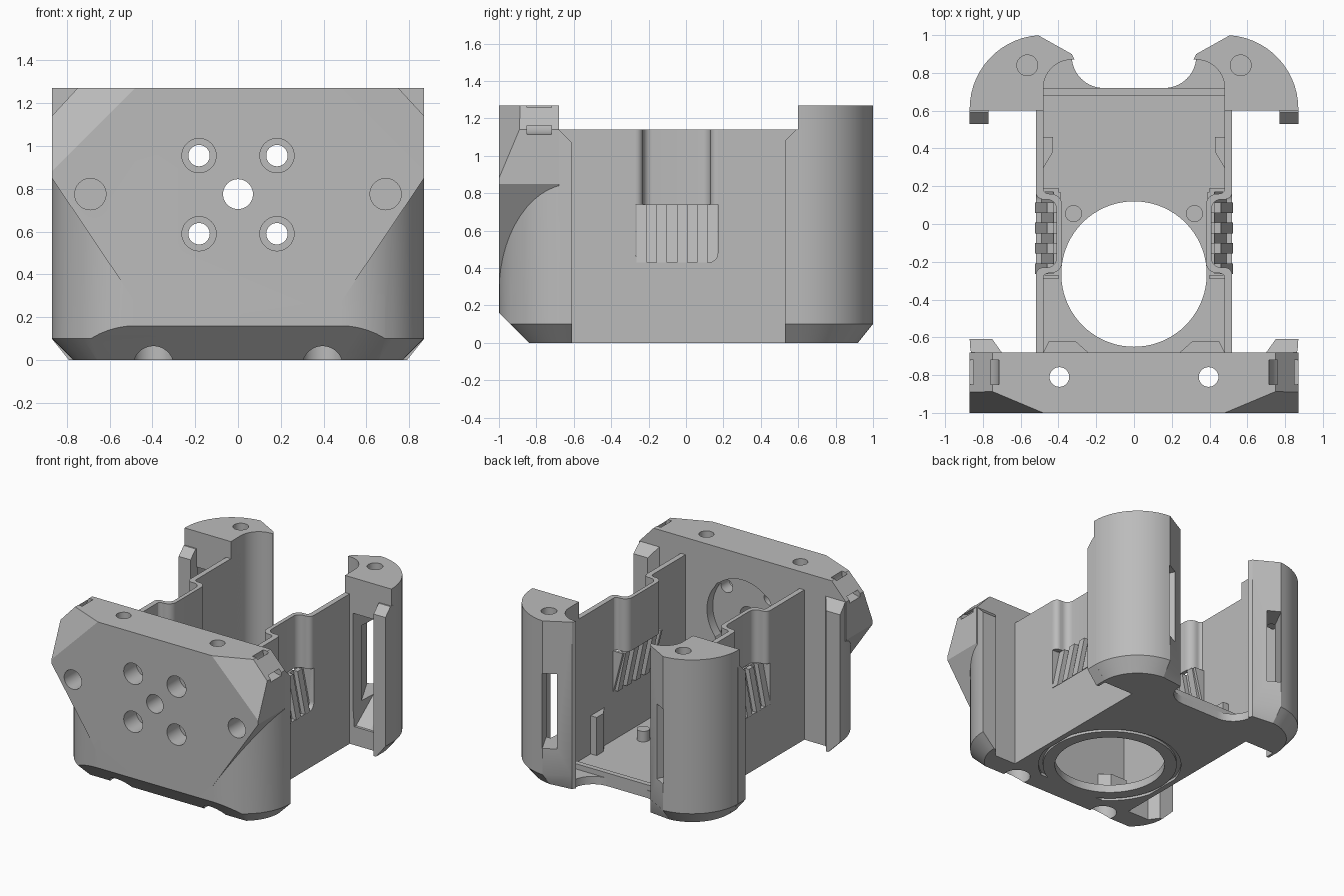
import bpy, bmesh, math
from mathutils import Vector

if "Cube" in bpy.data.objects:
    bpy.data.objects.remove(bpy.data.objects["Cube"], do_unlink=True)

grey = bpy.data.materials.new("light grey plastic")
grey.use_nodes = True
grey.diffuse_color = (0.5, 0.5, 0.5, 1)
grey.node_tree.nodes["Principled BSDF"].inputs["Base Color"].default_value = (0.5, 0.5, 0.5, 1)


def place(a, b, h, axis):
    return {"z": (a, b, h), "y": (a, h, b), "x": (h, a, b)}[axis]


def loft(name, layers, axis="z", planes=()):
    """Stack of equal-length outlines [(height, points)], then trimmed by planes."""
    bm = bmesh.new()
    rings = [[bm.verts.new(place(a, b, h, axis)) for a, b in pts] for h, pts in layers]
    n = len(rings[0])
    bm.faces.new(rings[0])
    bm.faces.new(rings[-1])
    for low, high in zip(rings, rings[1:]):
        for i in range(n):
            j = (i + 1) % n
            bm.faces.new((low[i], low[j], high[j], high[i]))
    for co, normal in planes:
        geom = bm.verts[:] + bm.edges[:] + bm.faces[:]
        bmesh.ops.bisect_plane(bm, geom=geom, plane_co=co, plane_no=normal, clear_outer=True)
        bmesh.ops.holes_fill(bm, edges=bm.edges[:], sides=0)
    bmesh.ops.recalc_face_normals(bm, faces=bm.faces[:])
    mesh = bpy.data.meshes.new(name)
    bm.to_mesh(mesh)
    bm.free()
    mesh.materials.append(grey)
    obj = bpy.data.objects.new(name, mesh)
    bpy.context.scene.collection.objects.link(obj)
    return obj


def prism(name, pts, lo, hi, axis="z", planes=()):
    return loft(name, [(lo, pts), (hi, pts)], axis, planes)


def arc(cx, cy, r, a0, a1, n=14):
    steps = [math.radians(a0 + (a1 - a0) * i / n) for i in range(n + 1)]
    return [(cx + r * math.cos(t), cy + r * math.sin(t)) for t in steps]


def rod(name, cx, cy, r, lo, hi, axis="z", n=40):
    return prism(name, arc(cx, cy, r, 0, 360, n)[:-1], lo, hi, axis)


def rect(a0, a1, b0, b1):
    return [(a0, b0), (a1, b0), (a1, b1), (a0, b1)]


def flip(pts, s):
    return [(s * a, b) for a, b in pts]


def symmetric(half):
    return half + [(-a, b) for a, b in reversed(half)]


def combine(obj, other, operation="DIFFERENCE"):
    other.hide_render = True
    mod = obj.modifiers.new("combine", "BOOLEAN")
    mod.operation, mod.solver, mod.object = operation, "EXACT", other
    with bpy.context.temp_override(object=obj, active_object=obj, selected_objects=[obj]):
        bpy.ops.object.modifier_apply(modifier=mod.name)
    bpy.data.objects.remove(other, do_unlink=True)


# Front block: rounded lower body with chamfered foot and rear flanges
def body_outline(c):
    half = [(0.70, -0.68), (0.75, -0.61)] + arc(0.48, -0.61, 0.39 - c, 0, -90)
    return symmetric(half)


front = loft("front_block",
             [(0, body_outline(0.1)), (0.1, body_outline(0)), (1.14, body_outline(0))],
             planes=[((0, -1, 0.16), (0, -1, -1))])
combine(front, prism("cut", [(-0.68, 1.14), (-0.55, 1.01), (-0.55, 1.3), (-0.68, 1.3)],
                     -1, 1, "x"))

# Front block: wide faceted upper slab
corner_planes = [((s * 0.48, -1, 1.27), (s * 0.42, -1, 0.42)) for s in (1, -1)]
slab = prism("slab", symmetric([(0.48, 0.27), (0.87, 0.85), (0.87, 1.14), (0.75, 1.27)]),
             -1, -0.68, "y", corner_planes)
combine(front, slab, "UNION")

# Front block: motor recess, screw holes and tie slots
combine(front, rod("cut", 0, 0.775, 0.3, -0.75, -0.6, "y", 64))
combine(front, rod("cut", 0, 0.775, 0.07, -1.1, -0.6, "y"))
for s in (1, -1):
    for z in (0.59, 0.955):
        combine(front, rod("cut", s * 0.182, z, 0.08, -1.1, -0.85, "y"))
        combine(front, rod("cut", s * 0.182, z, 0.05, -1.1, -0.6, "y"))
    combine(front, rod("cut", s * 0.69, 0.775, 0.073, -1.1, -0.8, "y"))
    combine(front, rod("cut", s * 0.395, -0.81, 0.052, -0.1, 1.4))
    combine(front, rod("cut", s * 0.395, -0.81, 0.095, -0.1, 0.12))
    ring = arc(0.87, 1.27, 0.155, 160, 290) + arc(0.87, 1.27, 0.11, 290, 160)
    combine(front, prism("cut", flip(ring, s), -0.85, -0.72, "y"))

# Floor with fan opening, underside groove and rear scoop
floor_half = [(0.52, -0.70), (0.52, 0.75), (0.45, 0.90), (0.33, 0.90)] \
    + arc(0.16, 0.89, 0.17, 0, -90)
floor = prism("floor", symmetric(floor_half), 0, 0.06)
groove = rod("cut", 0, -0.265, 0.50, -0.1, 0.02, n=64)
combine(groove, rod("core", 0, -0.265, 0.47, -0.2, 0.1, n=64))
combine(floor, groove)
combine(floor, rod("cut", 0, -0.265, 0.385, -0.1, 0.2, n=72))
prism("rear_lip", rect(-0.48, 0.48, 0.68, 0.72), 0.03, 0.1)


# Rear post outline; c insets the rounded outside
def post_outline(c):
    return ([(0.48, 0.60), (0.87 - c, 0.60)] + arc(0.48, 0.61, 0.39 - c, 0, 86)
            + [(0.33, 0.90), (0.315, 0.87)] + arc(0.33, 0.72, 0.15, 90, 0, 10))


for s, side in ((1, "left"), (-1, "right")):
    # Side wall with notch for the louvred pocket
    wall = prism(side + "_wall", flip(rect(0.48, 0.52, -0.70, 0.72), s), 0, 1.14)
    notch = [(0.17, 1.3), (-0.27, 1.3)] + arc(-0.22, 0.48, 0.05, 180, 270, 6) \
        + arc(0.12, 0.48, 0.05, 270, 360, 6)
    combine(wall, prism("cut", notch, -1, 1, "x"))

    # Thin panel that steps inward above the louvres
    outer = [(0.52, -0.30)] + arc(0.48, -0.27, 0.04, 0, 90, 6) \
        + arc(0.46, -0.18, 0.05, 270, 180, 6)
    outer += [(x, -0.10 - y) for x, y in reversed(outer)]
    inner = [(0.48, -0.30)] + arc(0.45, -0.295, 0.035, 0, 90, 6) \
        + arc(0.44, -0.20, 0.06, 270, 180, 6)
    inner += [(x, -0.10 - y) for x, y in reversed(inner)]
    prism(side + "_inset_panel", flip(outer + inner[::-1], s), 0.74, 1.14)

    # Leaning louvres, alternately set back, between two cheeks
    for i in range(8):
        y = -0.265 + i * 0.054
        d = 0.035 * (i % 2)
        slat = [(0.49 - d, 0.43), (0.525 - d, 0.43), (0.46 - d, 0.74), (0.425 - d, 0.74)]
        prism(f"{side}_louvre_{i + 1}", flip(slat, s), y, y + 0.056, "y")
    cheek = [(0.48, 0.43), (0.52, 0.43), (0.52, 0.74), (0.40, 0.74)]
    for y in (-0.29, 0.17):
        prism(side + "_louvre_cheek", flip(cheek, s), y, y + 0.02, "y")

    # Small features on the floor
    rod(side + "_locating_peg", s * 0.32, 0.055, 0.045, 0.03, 0.14, n=24)
    prism(side + "_inner_rib", flip([(0.49, 0.28), (0.49, 0.46), (0.43, 0.46), (0.43, 0.38)], s),
          0.03, 0.35)
    prism(side + "_front_gusset",
          flip([(0.22, -0.70), (0.31, -0.62), (0.45, -0.62), (0.49, -0.70)], s), 0.03, 0.2)

    # Rear post with screw hole, hollow front and window
    post = loft(side + "_rear_post", [(0, flip(post_outline(0.08), s)),
                                      (0.1, flip(post_outline(0), s)),
                                      (1.27, flip(post_outline(0), s))])
    combine(post, rod("cut", s * 0.565, 0.84, 0.055, 1.1, 1.4))
    cavity = [(0.54, 0.50), (0.78, 0.50), (0.78, 0.72), (0.68, 0.83), (0.56, 0.83)]
    ledge = [(0.54, 0.50), (0.78, 0.50), (0.78, 0.60), (0.68, 0.62), (0.56, 0.62)]
    combine(post, loft("cut", [(0.14, flip(ledge, s)), (0.3, flip(cavity, s)),
                               (1.0, flip(cavity, s))]))
    window = [(0.405, 0.98), (0.495, 1.03), (0.66, 0.70), (0.56, 0.68)]
    combine(post, prism("cut", flip(window, s), 0.3, 0.87))

    # Flange down the front edge of the post
    prism(side + "_post_flange",
          [(0.53, 0), (0.62, 0), (0.62, 1.14), (0.59, 1.14), (0.53, 1.08)],
          s * 0.77, s * 0.87, "x", [((s * 0.87, 0, 0.1), (s * 0.1, 0, -0.08))])

# Smooth the curved faces, keeping edges crisp
bpy.ops.object.select_all(action="DESELECT")
for obj in bpy.context.scene.objects:
    if obj.type == "MESH":
        obj.select_set(True)
        bpy.context.view_layer.objects.active = obj
bpy.ops.object.shade_smooth_by_angle(angle=math.radians(25))
